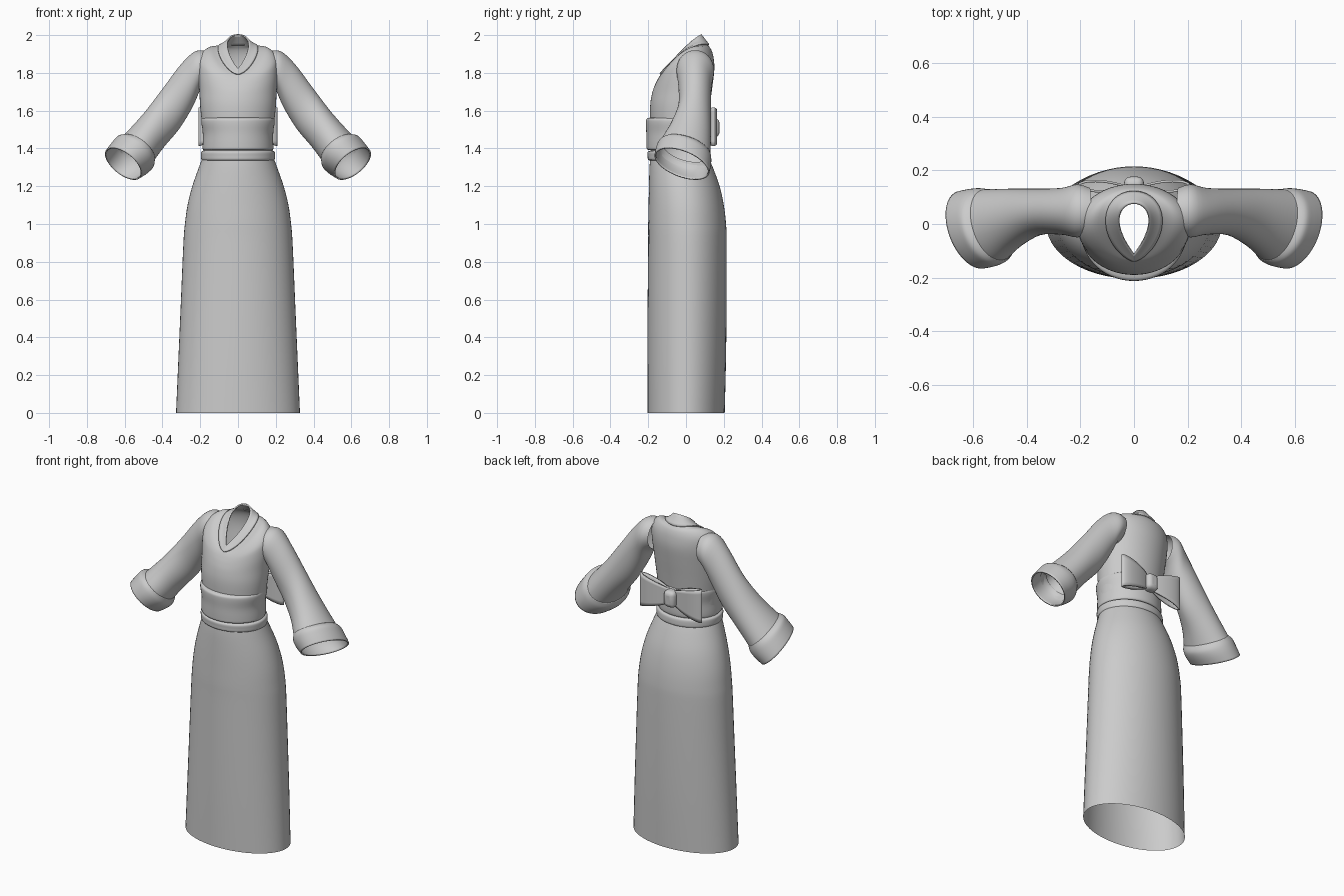
import bpy, math
from mathutils import Vector

if "Cube" in bpy.data.objects:
    bpy.data.objects.remove(bpy.data.objects["Cube"])

cloth = bpy.data.materials.new("grey cloth")
cloth.use_nodes = True
GREY = (0.6, 0.6, 0.6, 1)
cloth.diffuse_color = GREY
cloth.node_tree.nodes["Principled BSDF"].inputs["Base Color"].default_value = GREY
SIDES = 56


def smooth_rows(rows, steps=4):
    """Catmull-Rom interpolation between rows of ring parameters."""
    out = []
    for i in range(len(rows) - 1):
        a, b, c, d = (rows[max(i - 1, 0)], rows[i], rows[i + 1],
                      rows[min(i + 2, len(rows) - 1)])
        for s in range(steps):
            t = s / steps
            out.append([q + 0.5 * t * (r - p + t * (2*p - 5*q + 4*r - w + t * (3*(q - r) + w - p)))
                        for p, q, r, w in zip(a, b, c, d)])
    return out + [list(rows[-1])]


def body_ring(rx, yf, zf, yb, zb, lift=0, pinch=0):
    """Tilted oval; lift raises the sides, pinch sharpens the front."""
    pts = []
    for i in range(SIDES):
        t = math.tau * i / SIDES
        k = (1 - math.cos(t)) / 2
        sx = math.sin(t) * math.sin(t / 2) ** max(pinch, 0)
        pts.append(Vector((rx * sx, yf + (yb - yf) * k, zf + (zb - zf) * k + lift * sx * sx)))
    return pts


def sleeve_ring(xo, zo, xi, zi, yf, yb, skew=0):
    """Oval between an outer and an inner point; skew turns it to the front."""
    outer, inner = Vector((xo, 0, zo)), Vector((xi, 0, zi))
    mid, half = (outer + inner) / 2, (outer - inner) / 2
    along = Vector((0.65, 0, -0.75))
    pts = []
    for i in range(SIDES):
        t = math.tau * i / SIDES
        p = mid + half * math.sin(t) - along * skew * math.cos(t)
        p.y = (yf + yb) / 2 - (yb - yf) / 2 * math.cos(t)
        pts.append(p)
    return pts


def finish(name, verts, faces, thick=0, mirror=False, offset=-1):
    mesh = bpy.data.meshes.new(name)
    mesh.from_pydata(verts, [], faces)
    mesh.materials.append(cloth)
    ob = bpy.data.objects.new(name, mesh)
    bpy.context.collection.objects.link(ob)
    bpy.ops.object.select_all(action="DESELECT")
    ob.select_set(True)
    bpy.context.view_layer.objects.active = ob
    bpy.ops.object.mode_set(mode="EDIT")
    bpy.ops.mesh.select_all(action="SELECT")
    bpy.ops.mesh.normals_make_consistent(inside=False)
    bpy.ops.object.mode_set(mode="OBJECT")
    bpy.ops.object.shade_smooth_by_angle(angle=math.radians(50))
    if thick:
        mod = ob.modifiers.new("thickness", "SOLIDIFY")
        mod.thickness, mod.offset = thick, offset
    if mirror:
        ob.modifiers.new("mirror", "MIRROR")
    return ob


def loft(name, rings, **kw):
    n = len(rings[0])
    verts = [p for ring in rings for p in ring]
    faces = [(r * n + i, r * n + (i + 1) % n, (r + 1) * n + (i + 1) % n, (r + 1) * n + i)
             for r in range(len(rings) - 1) for i in range(n)]
    return finish(name, verts, faces, **kw)


def level(rows):
    """Rows of (height, half width, front, back) as level rings."""
    return [body_ring(rx, yf, z, yb, z) for z, rx, yf, yb in smooth_rows(rows)]


# Long skirt, open at the hem
loft("skirt", level([
    (0, .328, -.205, .205), (.3, .315, -.205, .212), (.6, .302, -.203, .215),
    (.9, .289, -.2, .215), (1.0, .281, -.2, .212), (1.1, .267, -.198, .2),
    (1.2, .242, -.196, .178), (1.3, .207, -.193, .142), (1.36, .185, -.188, .115)]))

# Bodice rising to a tilted V neck
neck = (.07, -.11, 1.82, .075, 2.0, .01, 1)
collar_base = (.118, -.135, 1.79, .118, 1.945, .055, .35)
loft("bodice", [body_ring(*r) for r in smooth_rows([
    (.18, -.185, 1.36, .11, 1.36, 0, 0), (.188, -.188, 1.5, .112, 1.5, 0, 0),
    (.2, -.19, 1.62, .125, 1.62, 0, 0), (.205, -.18, 1.69, .14, 1.73, 0, 0),
    (.212, -.165, 1.735, .15, 1.82, .03, 0), (.205, -.152, 1.762, .146, 1.88, .06, 0),
    (.165, -.143, 1.778, .135, 1.92, .075, .1), collar_base, neck])])

# Raised collar strip around the neck
loft("collar", [body_ring(*r) for r in smooth_rows([collar_base, neck])],
     thick=.008, offset=1)

# Flared sleeves
loft("sleeves", [sleeve_ring(*r) for r in smooth_rows([
    (.16, 1.915, .17, 1.74, -.04, .135, 0), (.225, 1.915, .2, 1.71, -.05, .148, 0),
    (.3, 1.848, .24, 1.62, -.04, .135, 0), (.4, 1.715, .31, 1.505, -.042, .132, 0),
    (.5, 1.585, .39, 1.41, -.085, .132, .015), (.6, 1.475, .445, 1.335, -.135, .13, .04),
    (.635, 1.44, .467, 1.3, -.15, .13, .045)])], mirror=True)

# Turned-back cuffs
loft("cuffs", [sleeve_ring(*r) for r in smooth_rows([
    (.605, 1.468, .445, 1.335, -.135, .13, .045), (.638, 1.464, .45, 1.3, -.15, .134, .05),
    (.665, 1.435, .475, 1.273, -.16, .132, .053), (.697, 1.393, .518, 1.245, -.167, .124, .057)])],
    thick=.008, mirror=True)

# Wide sash, with a soft bulge and rolled edges
loft("wide_sash", level([
    (1.39, .176, -.18, .11), (1.395, .186, -.205, .122), (1.42, .187, -.209, .126),
    (1.48, .185, -.21, .126), (1.535, .194, -.213, .13), (1.557, .192, -.208, .128),
    (1.565, .18, -.18, .11)]))

# Narrow band below the sash
loft("waist_band", level([
    (1.335, .18, -.18, .11), (1.34, .193, -.2, .128), (1.36, .196, -.203, .13),
    (1.383, .194, -.202, .126), (1.39, .178, -.18, .11)]))


# Bow loop: a teardrop ribbon that grows taller away from the knot
def bow_loops():
    rings = []
    for j in range(9):
        v = j / 4 - 1
        ring = []
        for i in range(SIDES):
            t = math.tau * i / SIDES
            u = (1 - math.cos(t)) / 2
            tall = .04 + .062 * u ** .8
            y = .145 - .01 * (1 - u) + .028 * math.sin(t) * math.sin(t / 2) ** .6
            ring.append(Vector((.01 + .2 * u, y, 1.515 + v * tall)))
        rings.append(ring)
    loft("bow_loops", rings, thick=.009, mirror=True)


bow_loops()

# Rounded knot at the middle of the bow
bpy.ops.mesh.primitive_cube_add(size=1, location=(0, .142, 1.51))
knot = bpy.context.object
knot.name = "bow_knot"
knot.scale = (.075, .07, .1)
bpy.ops.object.transform_apply(location=False, rotation=False, scale=True)
knot.data.materials.append(cloth)
bevel = knot.modifiers.new("rounding", "BEVEL")
bevel.width, bevel.segments = .025, 4
bpy.ops.object.shade_smooth_by_angle(angle=math.radians(50))
